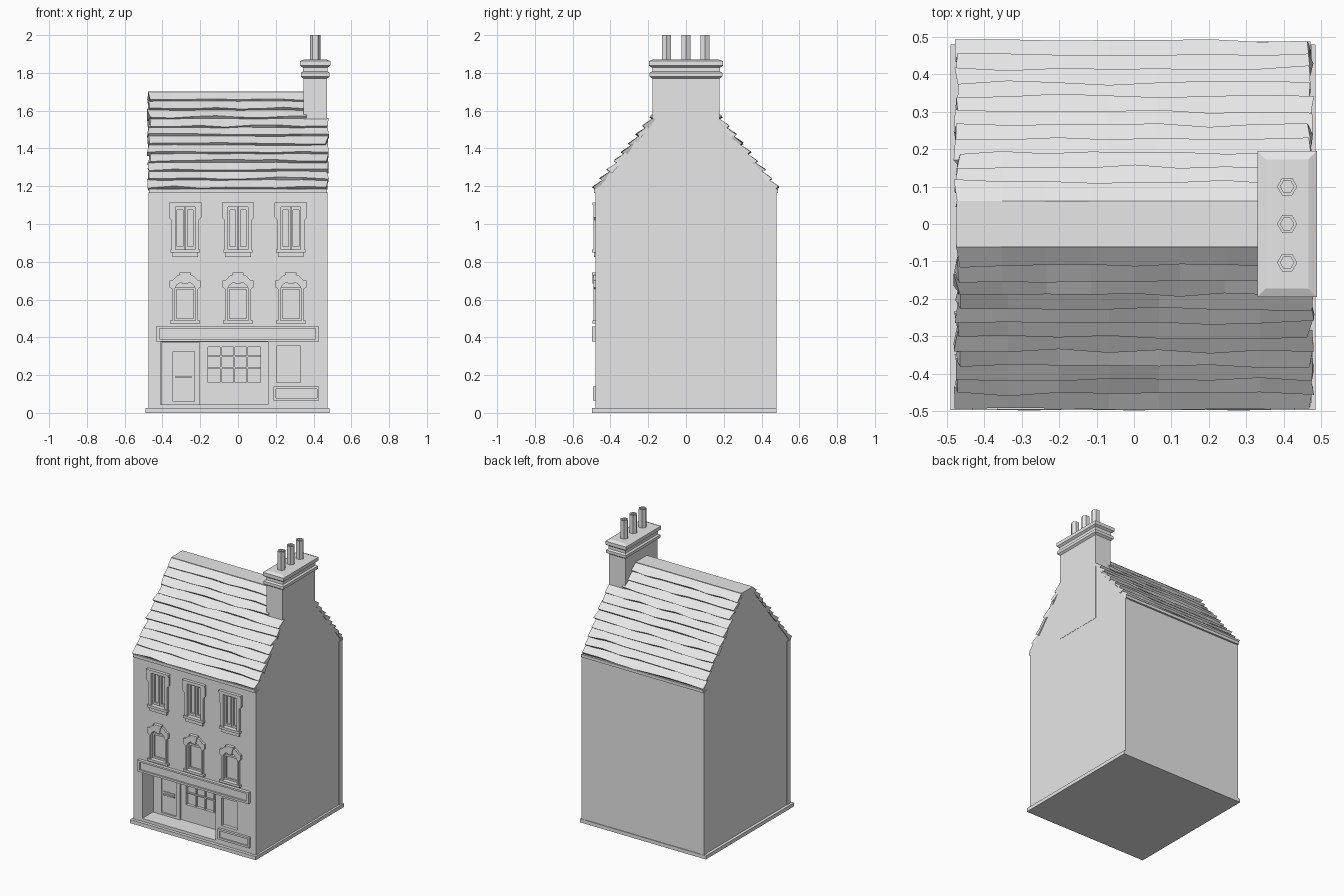
import bpy, bmesh, random
from math import cos, sin, pi
from mathutils import Vector

random.seed(4)
old = bpy.data.objects.get("Cube")
if old:
    bpy.data.objects.remove(old, do_unlink=True)

stone = bpy.data.materials.new("pale_grey_stone")
stone.use_nodes = True
GREY = (0.8, 0.8, 0.8, 1)
stone.diffuse_color = GREY
stone.node_tree.nodes["Principled BSDF"].inputs["Base Color"].default_value = GREY


def loft(name, rings):
    """Closed solid through matching rings of points."""
    bm = bmesh.new()
    rows = [[bm.verts.new(p) for p in ring] for ring in rings]
    n = len(rows[0])
    for a, b in zip(rows, rows[1:]):
        for i in range(n):
            j = (i + 1) % n
            bm.faces.new((a[i], a[j], b[j], b[i]))
    bm.faces.new(rows[0])
    bm.faces.new(rows[-1])
    bmesh.ops.recalc_face_normals(bm, faces=bm.faces)
    mesh = bpy.data.meshes.new(name)
    bm.to_mesh(mesh)
    bm.free()
    mesh.materials.append(stone)
    ob = bpy.data.objects.new(name, mesh)
    bpy.context.collection.objects.link(ob)
    return ob


def panel(name, outline, front, back):
    """Outline in x and z, given thickness along y."""
    return loft(name, [[(x, y, z) for x, z in outline] for y in (front, back)])


def rect(x0, x1, z0, z1):
    return [(x0, z0), (x1, z0), (x1, z1), (x0, z1)]


def box(name, x0, x1, y0, y1, z0, z1):
    return panel(name, rect(x0, x1, z0, z1), y0, y1)


def mirrored(half, cx):
    return [(cx + x, z) for x, z in half] + [(cx - x, z) for x, z in reversed(half)]


def cut(ob, cutter):
    """Subtract the cutter, bake the result and discard the cutter."""
    mod = ob.modifiers.new("opening", 'BOOLEAN')
    mod.operation, mod.object, mod.solver = 'DIFFERENCE', cutter, 'EXACT'
    bpy.context.view_layer.update()
    baked = bpy.data.meshes.new_from_object(
        ob.evaluated_get(bpy.context.evaluated_depsgraph_get()))
    ob.modifiers.clear()
    ob.data = baked
    bpy.data.objects.remove(cutter, do_unlink=True)


WALL = -0.475      # front wall plane
GLASS = -0.452     # window glass plane
SHOP = -0.345      # back of the shop recess
COLUMNS = (-0.28, 0, 0.28)

# House body: gabled profile run across the width
half = [(0.475, 0.02), (0.475, 1.185), (0.06, 1.69)]
section = half + [(-y, z) for y, z in reversed(half)]
body = loft("house_body", [[(x, y, z) for y, z in section] for x in (-0.47, 0.47)])
box("base_slab", -0.49, 0.485, -0.497, 0.48, 0, 0.025)

# Shop recess and its windows
cut(body, box("cutter", -0.41, 0.16, -0.6, SHOP, 0.045, 0.375))
cut(body, box("cutter", -0.16, 0.12, SHOP - 0.05, SHOP + 0.02, 0.16, 0.35))
cut(body, box("cutter", 0.205, 0.33, -0.6, GLASS, 0.16, 0.355))

for i in range(1, 4):
    x = -0.16 + 0.07 * i
    box("shop_glazing_bar", x - 0.004, x + 0.004, SHOP + 0.006, SHOP + 0.021, 0.16, 0.35)
for z in (0.24, 0.3):
    box("shop_glazing_rail", -0.16, 0.12, SHOP + 0.008, SHOP + 0.021, z - 0.004, z + 0.004)

# Shop door
door = box("door_surround", -0.405, -0.2, SHOP - 0.012, SHOP + 0.01, 0.045, 0.372)
cut(door, box("cutter", -0.345, -0.23, -0.4, SHOP - 0.002, 0.06, 0.325))
box("letter_plate", -0.33, -0.245, SHOP - 0.012, SHOP, 0.185, 0.195)
box("door_rail", -0.33, -0.245, SHOP - 0.008, SHOP, 0.203, 0.21)

# Framed sign board and low panel under the side window
sign = box("sign_board", -0.433, 0.43, -0.497, -0.46, 0.378, 0.458)
cut(sign, box("cutter", -0.415, 0.41, -0.6, -0.487, 0.392, 0.446))
stall = box("low_panel", 0.187, 0.43, -0.492, -0.46, 0.066, 0.14)
cut(stall, box("cutter", 0.2, 0.417, -0.6, -0.484, 0.08, 0.127))

# Corner strips and gutters
for sx in (-1, 1):
    for sy in (-1, 1):
        box("corner_strip", sx * 0.445, sx * 0.474, sy * 0.44, sy * 0.478, 0.025, 1.17)
for sy in (-1, 1):
    box("eaves_gutter", -0.472, 0.472, sy * 0.46, sy * 0.488, 1.165, 1.185)

# Eared window surrounds, upper floor
EARED = [(0.072, 0.86), (0.072, 1.02), (0.086, 1.035), (0.086, 1.113)]
for cx in COLUMNS:
    opening = rect(cx - 0.052, cx + 0.052, 0.865, 1.09)
    cut(body, panel("cutter", opening, -0.6, GLASS))
    frame = panel("upper_window_surround", mirrored(EARED, cx), -0.49, -0.46)
    cut(frame, panel("cutter", opening, -0.6, -0.4))
    box("upper_window_sill", cx - 0.078, cx + 0.078, -0.497, -0.46, 0.848, 0.865)
    box("upper_window_apron", cx - 0.068, cx + 0.068, -0.488, -0.46, 0.824, 0.848)
    box("upper_window_cornice", cx - 0.086, cx + 0.086, -0.496, -0.46, 1.1, 1.114)
    for s in (-1, 1):
        leaf = box("casement", cx + s * 0.002, cx + s * 0.052, -0.467, -0.45, 0.865, 1.09)
        cut(leaf, box("cutter", cx + s * 0.012, cx + s * 0.042, -0.6, -0.456, 0.88, 1.075))

# Arched window surrounds, middle floor
ARCHED = [(0.068, 0.485), (0.068, 0.655), (0.082, 0.665), (0.082, 0.7),
          (0.064, 0.705), (0.045, 0.725), (0.02, 0.733)]
HEAD = [(0.055, 0.488), (0.055, 0.655), (0.046, 0.675), (0.03, 0.687), (0.01, 0.693)]
for cx in COLUMNS:
    cut(body, panel("cutter", mirrored(HEAD, cx), -0.6, GLASS))
    frame = panel("arched_window_surround", mirrored(ARCHED, cx), -0.49, -0.46)
    cut(frame, panel("cutter", mirrored(HEAD, cx), -0.6, -0.4))
    panel("keystone", mirrored([(0.016, 0.685), (0.026, 0.733)], cx), -0.496, -0.46)
    box("keystone_cap", cx - 0.03, cx + 0.03, -0.498, -0.46, 0.73, 0.742)
    box("arched_window_sill", cx - 0.08, cx + 0.08, -0.495, -0.46, 0.472, 0.488)
    sash = box("sash", cx - 0.055, cx + 0.055, -0.466, -0.45, 0.488, 0.665)
    cut(sash, box("cutter", cx - 0.045, cx + 0.045, -0.6, -0.456, 0.5, 0.652))

# Roof: overlapping uneven courses on both slopes
ROWS = 11
STEPS = 7
for side in (-1, 1):
    eave, top = Vector((0, side * 0.475, 1.182)), Vector((0, side * 0.06, 1.692))
    run = (top - eave) / ROWS
    out = Vector((0, side * 0.775, 0.63))
    for r in range(ROWS):
        low = eave + run * r
        high = low + run * 1.15
        right = 0.472 if r < 8 else 0.36
        rings = []
        for k in range(STEPS + 1):
            x = -0.472 + (right + 0.472) * k / STEPS
            lift = random.uniform(0.017, 0.026)
            slip = run * random.uniform(-0.1, 0.12)
            ring = [low - out * 0.01, low + slip + out * lift,
                    high + out * 0.004, high - out * 0.012]
            end = 0.01 if k in (0, STEPS) else 0
            rings.append([p + Vector((x + random.uniform(-end, end), 0, 0)) for p in ring])
        loft("roof_course", rings)
box("ridge_cap", -0.474, 0.36, -0.062, 0.062, 1.66, 1.702)

# Chimney stack with two moulded bands
TIERS = [(1.15, 0), (1.77, 0), (1.78, 0.014), (1.8, 0.014), (1.808, 0.003),
         (1.828, 0.003), (1.838, 0.017), (1.862, 0.017), (1.872, -0.006)]
stack = []
for z, grow in TIERS:
    hx, hy = 0.0625 + grow, 0.178 + grow
    stack.append([(0.409 + sx * hx, sy * hy, z)
                  for sx, sy in ((-1, -1), (1, -1), (1, 1), (-1, 1))])
loft("chimney_stack", stack)

# Hollow six-sided chimney pots
for cy in (-0.103, 0, 0.1):
    loft("chimney_pot", [[(0.409 + r * cos(a * pi / 3), cy + r * sin(a * pi / 3), z)
                          for a in range(6)]
                         for r, z in ((0.027, 1.86), (0.027, 2), (0.018, 2), (0.018, 1.9))])
